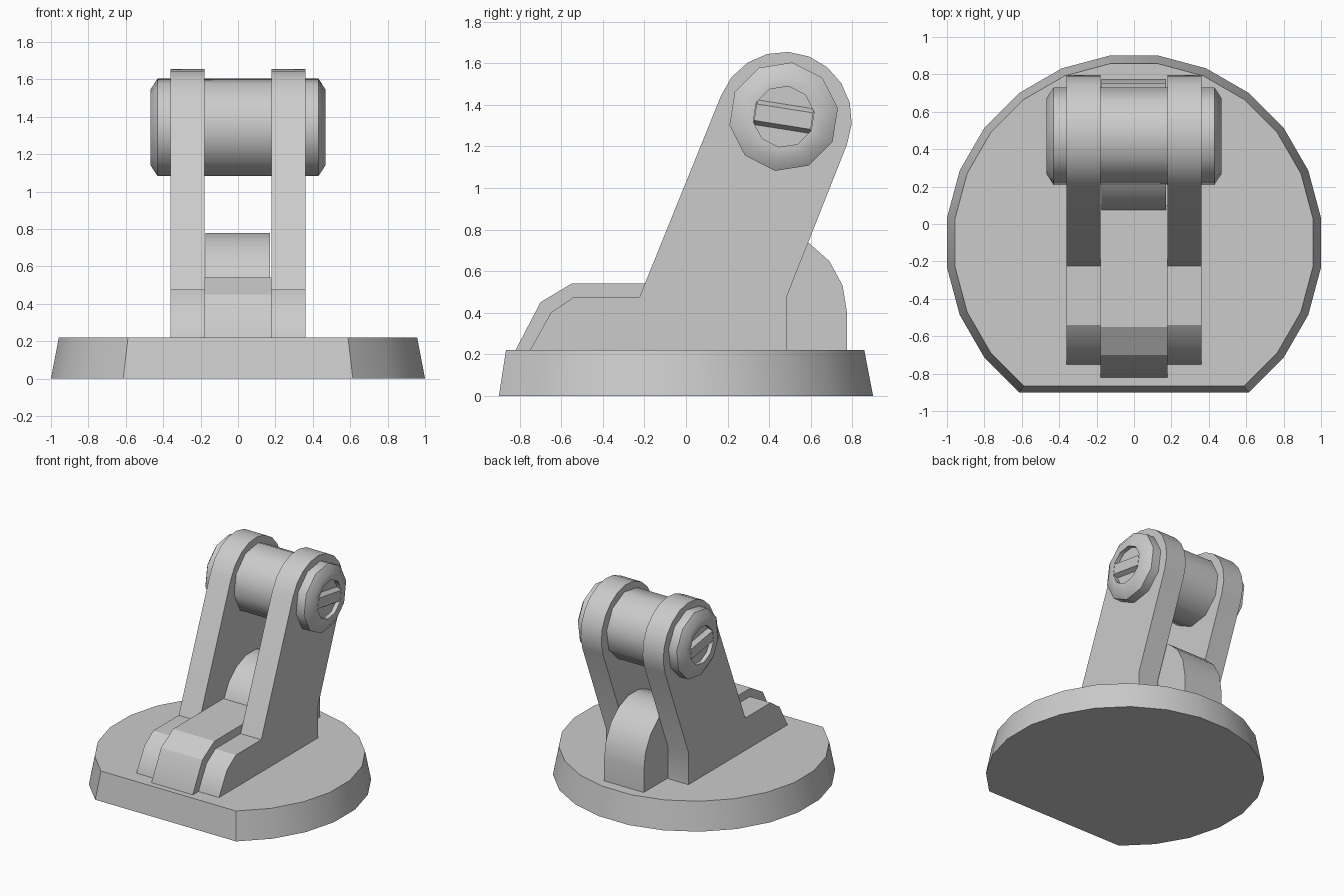
import bpy, bmesh
from math import sin, cos, radians

if "Cube" in bpy.data.objects:
    bpy.data.objects.remove(bpy.data.objects["Cube"])


def make(name, rings, smooth=30, caps=True):
    """Skin a sequence of equally sized closed rings, capping both ends."""
    bm = bmesh.new()
    vs = [[bm.verts.new(p) for p in ring] for ring in rings]
    n = len(vs[0])
    for a, b in zip(vs, vs[1:]):
        for i in range(n):
            j = (i + 1) % n
            bm.faces.new((a[i], a[j], b[j], b[i]))
    bm.faces.new(vs[0])
    bm.faces.new(vs[-1])
    bmesh.ops.recalc_face_normals(bm, faces=bm.faces)
    mesh = bpy.data.meshes.new(name)
    bm.to_mesh(mesh)
    bm.free()
    ob = bpy.data.objects.new(name, mesh)
    bpy.context.collection.objects.link(ob)
    bpy.ops.object.select_all(action='DESELECT')
    ob.select_set(True)
    bpy.context.view_layer.objects.active = ob
    bpy.ops.object.shade_smooth_by_angle(angle=radians(smooth))
    return ob


def slab(name, profile, x0, x1):
    """Extrude a (y, z) profile along x."""
    return make(name, [[(x, y, z) for y, z in profile] for x in (x0, x1)])


def arc(cy, cz, ry, rz, a0, a1, steps):
    angles = [radians(a0 + (a1 - a0) * i / steps) for i in range(steps + 1)]
    return [(cy + ry * cos(a), cz + rz * sin(a)) for a in angles]


# Tapered round base with a flat front edge (24-gon with the front sides cut off)
def base_ring(r, z):
    angles = [radians(-52.5 + 15 * i) for i in range(20) if -52.5 + 15 * i <= 232.5]
    return [(r * cos(a), -0.1 + r * sin(a), z) for a in angles]


make("base", [base_ring(1.0087, 0), base_ring(0.966, 0.22)])

# Pair of leaning side arms with rounded tops
arm = [(-0.75, 0.21), (-0.75, 0.22), (-0.65, 0.40), (-0.54, 0.475), (-0.224, 0.475)]
arm += arc(0.473, 1.33, 0.325, 0.325, 159, -22, 10)
arm += [(0.484, 0.475), (0.484, 0.21)]
for side, s in (("left", -1), ("right", 1)):
    slab(side + "_arm", arm, s * 0.18, s * 0.36)

# Raised block between the feet of the arms
slab("centre_block", [(-0.82, 0.21), (-0.82, 0.22), (-0.70, 0.45), (-0.55, 0.54),
                      (0.10, 0.54), (0.10, 0.21)], -0.18, 0.18)

# Rounded stop behind the block
slab("rear_stop", [(0.05, 0.21)] + arc(0.412, 0.40, 0.363, 0.385, 180, 0, 9)
     + [(0.775, 0.21)], -0.175, 0.17)

# Ten-sided pin with chamfered, recessed ends
PY, PZ, TILT = 0.47, 1.343, radians(-9)


def pin_ring(x, r):
    return [(x, PY + r * cos(radians(9 + 36 * i)), PZ + r * sin(radians(9 + 36 * i)))
            for i in range(10)]


end = [(0.435, 0.148), (0.468, 0.148), (0.468, 0.205), (0.43, 0.264)]
make("pin", [pin_ring(-x, r) for x, r in end]
     + [pin_ring(x, r) for x, r in reversed(end)], 40)

# Bar with sloped sides across each recess
for side, s in (("left", -1), ("right", 1)):
    section = [(-0.063, 0.43), (0.063, 0.43), (0.04, 0.468), (-0.04, 0.468)]
    rings = [[(s * x, PY + u * cos(TILT) - v * sin(TILT), PZ + u * sin(TILT) + v * cos(TILT))
              for v, x in section] for u in (-0.138, 0.138)]
    make(side + "_pin_bar", rings)
